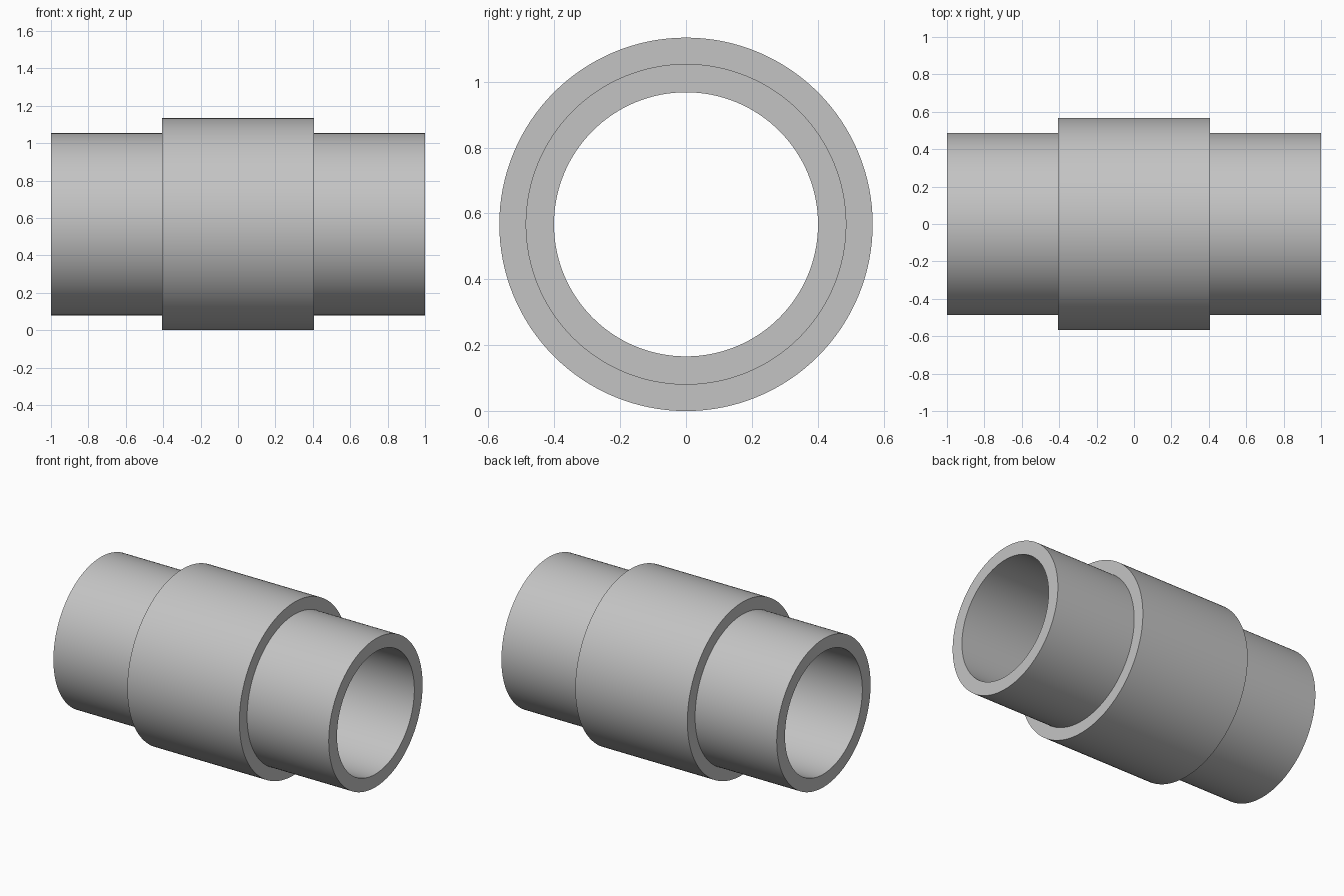
import bpy, bmesh, math
from mathutils import Matrix, Vector

cube = bpy.data.objects.get("Cube")
if cube:
    bpy.data.objects.remove(cube, do_unlink=True)

OUTER, PIPE, BORE = 0.567, 0.487, 0.401   # radii
HALF, COLLAR = 1.0, 0.407                 # half lengths
SEGMENTS = 128

grey = bpy.data.materials.new("plain grey")
grey.use_nodes = True
colour = (0.55, 0.55, 0.55, 1)
grey.diffuse_color = colour
grey.node_tree.nodes["Principled BSDF"].inputs["Base Color"].default_value = colour


def lathe_x(name, profile):
    """Turn a closed (x, radius) profile around the x axis."""
    bm = bmesh.new()
    verts = [bm.verts.new((x, 0, r)) for x, r in profile]
    edges = [bm.edges.new((v, verts[(i + 1) % len(verts)])) for i, v in enumerate(verts)]
    bmesh.ops.spin(bm, geom=verts + edges, cent=(0, 0, 0), axis=(1, 0, 0),
                   angle=math.tau, steps=SEGMENTS, use_merge=True)
    bmesh.ops.remove_doubles(bm, verts=bm.verts, dist=0.0001)
    bmesh.ops.recalc_face_normals(bm, faces=bm.faces)
    bm.transform(Matrix.Translation(Vector((0, 0, OUTER))))
    mesh = bpy.data.meshes.new(name)
    bm.to_mesh(mesh)
    bm.free()
    mesh.materials.append(grey)
    obj = bpy.data.objects.new(name, mesh)
    bpy.context.collection.objects.link(obj)
    bpy.ops.object.select_all(action='DESELECT')
    obj.select_set(True)
    bpy.context.view_layer.objects.active = obj
    bpy.ops.object.shade_smooth_by_angle(angle=math.radians(30))
    return obj


# Hollow sleeve with a raised collar at mid length
right_half = [(COLLAR, OUTER), (COLLAR, PIPE), (HALF, PIPE), (HALF, BORE)]
left_half = [(-x, r) for x, r in reversed(right_half)]
lathe_x("stepped_pipe_sleeve", right_half + left_half)
